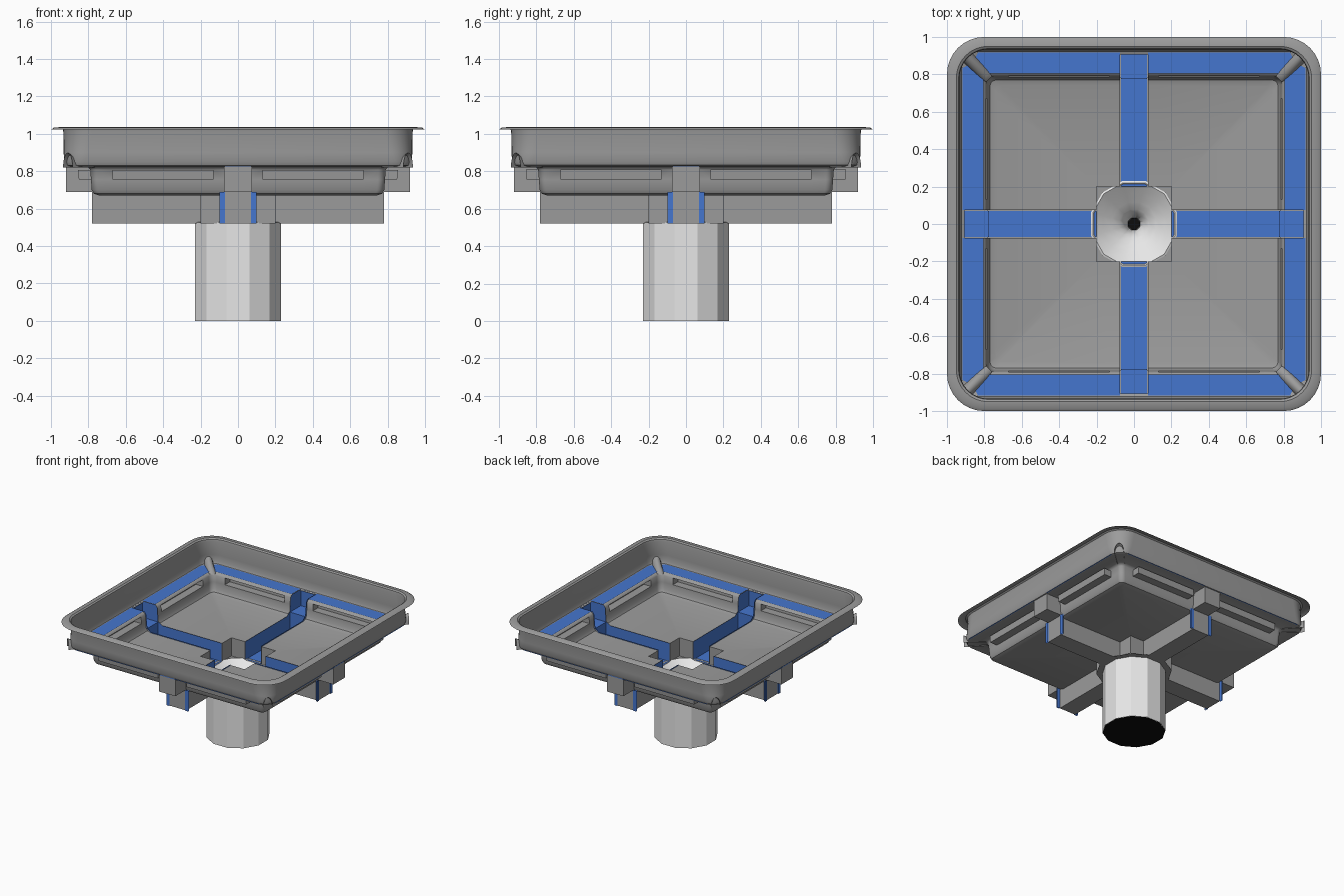
import bpy, bmesh, math
from mathutils import Matrix

if "Cube" in bpy.data.objects:
    bpy.data.objects.remove(bpy.data.objects["Cube"])


def material(name, rgb):
    m = bpy.data.materials.new(name)
    m.diffuse_color = (*rgb, 1)
    m.use_nodes = True
    m.node_tree.nodes["Principled BSDF"].inputs["Base Color"].default_value = m.diffuse_color
    return m


GRAY = material("tray_gray", (0.33, 0.33, 0.33))
BLUE = material("channel_blue", (0.06, 0.18, 0.62))
WHITE = material("drain_white", (0.8, 0.8, 0.8))
BLACK = material("hole_black", (0.004, 0.004, 0.004))

HW = 0.075       # half width of the channels
LEDGE = 0.825    # height of the ledge
FLOOR = 0.67     # height of the quadrant floors
LOW = 0.52       # height of the channel floor


def finish(name, bm, mat, mirror=False, up=True, angle=35):
    bmesh.ops.remove_doubles(bm, verts=bm.verts, dist=0.0005)
    bmesh.ops.recalc_face_normals(bm, faces=bm.faces)
    if up and sum(f.normal.z * f.calc_area() for f in bm.faces) < 0:
        bmesh.ops.reverse_faces(bm, faces=bm.faces)
    for f in bm.faces:
        f.smooth = True
    me = bpy.data.meshes.new(name)
    bm.to_mesh(me)
    bm.free()
    me.set_sharp_from_angle(angle=math.radians(angle))
    me.materials.append(mat)
    ob = bpy.data.objects.new(name, me)
    bpy.context.collection.objects.link(ob)
    if mirror:
        mod = ob.modifiers.new("mirror", 'MIRROR')
        mod.use_axis = (True, True, False)
        mod.use_mirror_merge = False
    return ob


def face(bm, pts):
    return bm.faces.new([bm.verts.new(p) for p in pts])


def loft(bm, rings, closed):
    rows = [[bm.verts.new(p) for p in r] for r in rings]
    n = len(rows[0])
    for a, b in zip(rows, rows[1:]):
        for i in range(n if closed else n - 1):
            j = (i + 1) % n
            bm.faces.new((a[i], a[j], b[j], b[i]))
    return rows


def arc(d, r, n=8):
    return [(d - r + r * math.cos(t), d - r + r * math.sin(t))
            for t in [math.pi / 2 * i / n for i in range(n + 1)]]


def rounded_square(d, r, z):
    pts = []
    for k in range(4):
        rot = Matrix.Rotation(k * math.pi / 2, 2)
        for x, y in arc(d, r):
            pts.append((rot[0][0] * x + rot[0][1] * y,
                        rot[1][0] * x + rot[1][1] * y, z))
    return pts


# Rim and upper wall
bm = bmesh.new()
loft(bm, [rounded_square(*p) for p in [
    (1.0, 0.2, 1.022), (0.985, 0.19, 1.033), (0.95, 0.17, 1.036),
    (0.938, 0.16, 1.028), (0.934, 0.155, 1.01), (0.932, 0.13, 0.9),
    (0.93, 0.11, 0.85), (0.922, 0.1, 0.832), (0.905, 0.1, LEDGE)]], True)
finish("rim_wall", bm, GRAY)


# Quadrant basin: ledge, inner wall with niches, floor
def corner_path(d, r, z):
    line = [(d, HW), (d, 0.13), (d, 0.67)]
    pts = line + arc(d, r) + [(y, x) for x, y in reversed(line)]
    return [(x, y, z) for x, y in pts]


bm = bmesh.new()
rows = loft(bm, [corner_path(*p) for p in [
    (0.92, 0.1, LEDGE), (0.81, 0.05, LEDGE), (0.797, 0.045, 0.818),
    (0.79, 0.04, 0.808), (0.786, 0.04, 0.755), (0.782, 0.04, 0.70),
    (0.77, 0.035, 0.68), (0.74, 0.03, FLOOR)]], False)
inner = [(HW, 0.2), (0.2, 0.2), (0.2, HW)]
bm.faces.new(rows[-1] + [bm.verts.new((x, y, FLOOR)) for x, y in inner])
niches = [f for f in bm.faces if abs(f.calc_center_median().z - 0.7815) < 0.003
          and f.calc_area() > 0.02]
for f in bmesh.ops.extrude_discrete_faces(bm, faces=niches)['faces']:
    c = f.calc_center_median()
    step = (0.065, 0, 0) if c.x > c.y else (0, 0.065, 0)
    bmesh.ops.translate(bm, verts=f.verts, vec=step)
# neck walls above the drain
for (x0, y0), (x1, y1) in zip(inner, inner[1:]):
    face(bm, [(x0, y0, FLOOR), (x1, y1, FLOOR), (x1, y1, LOW), (x0, y0, LOW)])
finish("quadrant_basin", bm, GRAY, mirror=True)

# Diagonal ribs in the ledge corners
bm = bmesh.new()
k = math.sqrt(0.5)
rings = []
for s, w, h in [(0.775, 0.022, 0.0), (0.79, 0.028, 0.02),
                (0.88, 0.034, 0.055), (0.91, 0.036, 0.08)]:
    rings.append([(s + w * k * math.cos(t), s - w * k * math.cos(t),
                   LEDGE - 0.005 + h * math.sin(t))
                  for t in [math.pi * i / 8 for i in range(9)]])
loft(bm, rings, False)
finish("corner_rib", bm, GRAY, mirror=True)

# Blue plates on the ledge
bm = bmesh.new()
plate = [(HW, 0.805), (0.785, 0.805), (0.855, 0.875), (0.83, 0.926), (HW, 0.926)]
face(bm, [(x, y, LEDGE + 0.005) for x, y in plate])
face(bm, [(y, x, LEDGE + 0.005) for x, y in plate])
finish("ledge_plate", bm, BLUE, mirror=True)


# Cross channels: a gray trough with a blue liner inside
def channels(name, mat, hw, o):
    bm = bmesh.new()
    base = [(0.2, LOW + o), (0.78 - o, LOW + o), (0.78 - o, 0.69 + o),
            (0.92 - o, 0.69 + o), (0.92 - o, LEDGE + o)]
    top = [(0.80, LEDGE + o), (0.787 - o, 0.805), (0.78 - o, 0.70),
           (0.74, FLOOR + o), (0.2, FLOOR + o)]
    for q in range(4):
        arm = bmesh.new()
        loft(arm, [[(s * hw, y, z) for y, z in base] for s in (-1, 1)], False)
        for s in (-1, 1):
            face(arm, [(s * hw, y, z) for y, z in base + top])
        arm.transform(Matrix.Rotation(q * math.pi / 2, 4, 'Z'))
        tmp = bpy.data.meshes.new("tmp")
        arm.to_mesh(tmp)
        arm.free()
        bm.from_mesh(tmp)
        bpy.data.meshes.remove(tmp)
    finish(name, bm, mat)


channels("channel_shell", GRAY, HW, 0.0)
channels("channel_liner", BLUE, HW - 0.005, 0.005)

# Blue edge strips at the outer channel ends
bm = bmesh.new()
for a, b in [(0.07, 0.1)]:
    quad = [(a, LOW), (b, LOW), (b, 0.69), (a, 0.69)]
    for d in (0.777, 0.787):
        face(bm, [(x, d, z) for x, z in quad])
        face(bm, [(d, x, z) for x, z in quad])
finish("channel_end_strip", bm, BLUE, mirror=True)


# Drain pipe with funnel
def ring(r, z, n=12):
    return [(r * math.cos(2 * math.pi * (i + 0.5) / n),
             r * math.sin(2 * math.pi * (i + 0.5) / n), z) for i in range(n)]


bm = bmesh.new()
loft(bm, [ring(*p) for p in [
    (0.238, 0), (0.238, 0.525), (0.228, 0.53), (0.17, 0.485), (0.12, 0.45),
    (0.08, 0.42), (0.055, 0.39), (0.035, 0.33), (0.03, 0.25)]], True)
finish("drain_pipe", bm, WHITE, up=True, angle=25)

# Flange under the neck
bm = bmesh.new()
loft(bm, [ring(0.23, 0.517), ring(0.285, 0.517)], True)
finish("drain_flange", bm, GRAY)

# Dark drain hole and pipe opening
for name, r, z in [("drain_hole", 0.033, 0.335), ("pipe_opening", 0.237, 0.0)]:
    bm = bmesh.new()
    face(bm, ring(r, z))
    finish(name, bm, BLACK, up=z > 0)
